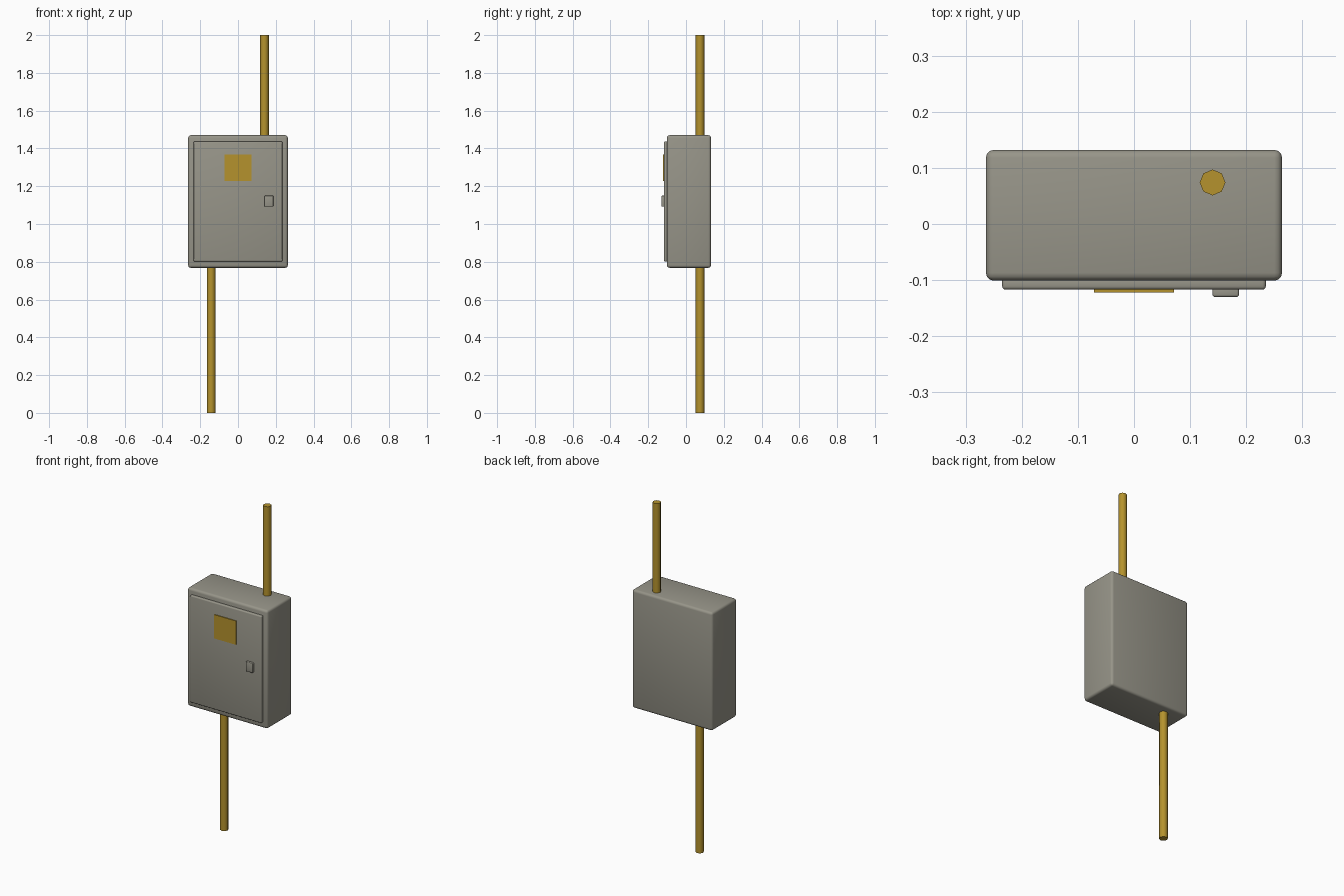
import bpy, math

if "Cube" in bpy.data.objects:
    bpy.data.objects.remove(bpy.data.objects["Cube"])


def material(name, rgb):
    m = bpy.data.materials.new(name)
    m.diffuse_color = (*rgb, 1)
    m.use_nodes = True
    m.node_tree.nodes["Principled BSDF"].inputs["Base Color"].default_value = m.diffuse_color
    return m


GREY = material("warm_grey_paint", (0.31, 0.30, 0.25))
GOLD = material("ochre_yellow", (0.46, 0.29, 0.026))


def box(name, x, y, z, mat, bevel=0.0, segments=3):
    """Box from (min, max) ranges with optional rounded edges."""
    bpy.ops.mesh.primitive_cube_add(
        size=1, location=[(a + b) / 2 for a, b in (x, y, z)])
    ob = bpy.context.object
    ob.name = name
    ob.scale = [b - a for a, b in (x, y, z)]
    bpy.ops.object.transform_apply(location=False, rotation=False, scale=True)
    ob.data.materials.append(mat)
    if bevel:
        mod = ob.modifiers.new("rounded_edges", 'BEVEL')
        mod.width = bevel
        mod.segments = segments
        bpy.ops.object.modifier_apply(modifier=mod.name)
        bpy.ops.object.shade_smooth_by_angle(angle=math.radians(35))
    return ob


def conduit(name, x, z0, z1, radius):
    """Eight-sided upright pipe."""
    bpy.ops.mesh.primitive_cylinder_add(
        vertices=8, radius=radius, depth=z1 - z0,
        location=(x, 0.074, (z0 + z1) / 2))
    ob = bpy.context.object
    ob.name = name
    ob.data.materials.append(GOLD)
    bpy.ops.object.shade_smooth_by_angle(angle=math.radians(50))


# Cabinet, door, latch and warning plate
box("cabinet", (-0.264, 0.264), (-0.101, 0.132), (0.768, 1.47), GREY, 0.014)
box("door", (-0.235, 0.235), (-0.117, -0.095), (0.802, 1.437), GREY, 0.006)
box("latch", (0.14, 0.187), (-0.13, -0.112), (1.092, 1.15), GREY, 0.004)
box("warning_plate", (-0.071, 0.071), (-0.122, -0.1165), (1.227, 1.368), GOLD)

# Pipes entering from below and leaving at the top
conduit("lower_conduit", -0.142, 0.0, 0.78, 0.023)
conduit("upper_conduit", 0.14, 1.46, 2.0, 0.023)
